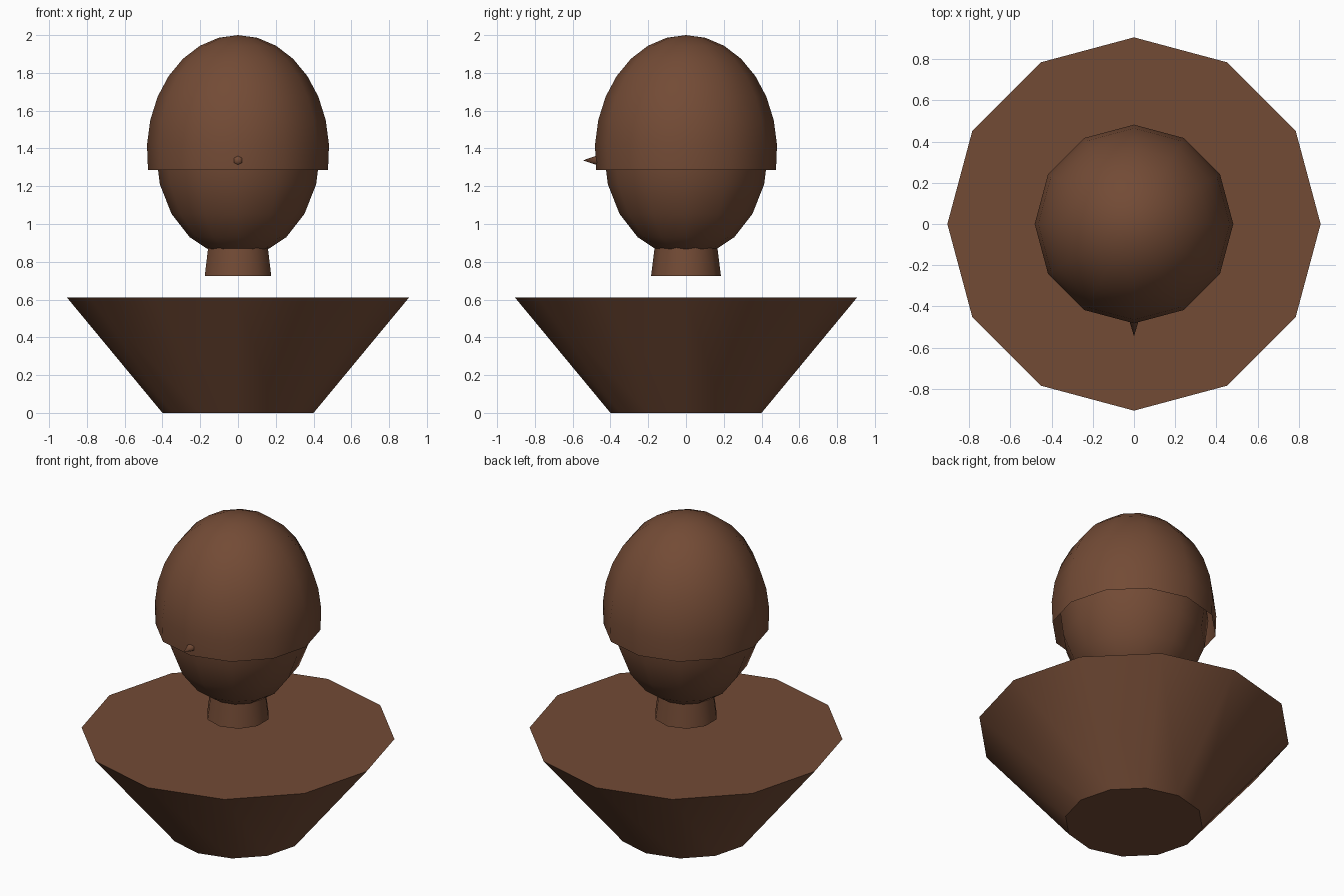
import bpy, bmesh, math

if "Cube" in bpy.data.objects:
    bpy.data.objects.remove(bpy.data.objects["Cube"])

skin = bpy.data.materials.new("dark brown")
skin.diffuse_color = (0.171, 0.070, 0.036, 1)
skin.use_nodes = True
skin.node_tree.nodes["Principled BSDF"].inputs["Base Color"].default_value = skin.diffuse_color


def lathe(name, profile, sides, phase=0.0, cap_top=False, cap_bottom=False, smooth=40):
    """Revolve (radius, z) points, listed top to bottom, round the z axis."""
    bm = bmesh.new()
    rings = []
    for r, z in profile:
        if r < 1e-5:
            rings.append([bm.verts.new((0, 0, z))] * sides)
        else:
            rings.append([bm.verts.new((r * math.cos(phase + 2 * math.pi * i / sides),
                                        r * math.sin(phase + 2 * math.pi * i / sides), z))
                          for i in range(sides)])
    for top, bot in zip(rings, rings[1:]):
        for i in range(sides):
            j = (i + 1) % sides
            quad = [top[i], bot[i], bot[j], top[j]]
            bm.faces.new(list(dict.fromkeys(quad)))
    if cap_top:
        bm.faces.new(rings[0])
    if cap_bottom:
        bm.faces.new(rings[-1][::-1])
    mesh = bpy.data.meshes.new(name)
    bm.to_mesh(mesh)
    bm.free()
    mesh.materials.append(skin)
    ob = bpy.data.objects.new(name, mesh)
    bpy.context.collection.objects.link(ob)
    bpy.ops.object.select_all(action='DESELECT')
    ob.select_set(True)
    bpy.context.view_layer.objects.active = ob
    bpy.ops.object.shade_smooth_by_angle(angle=math.radians(smooth))
    return ob


def ellipse(a, c, zc, end_deg, steps):
    """Profile of an ellipsoid from its top down to the given polar angle."""
    angles = [math.radians(end_deg) * k / steps for k in range(steps + 1)]
    return [(a * math.sin(t), zc + c * math.cos(t)) for t in angles]


# Shoulders: wide-topped cone
lathe("torso", [(0.905, 0.61), (0.40, 0.0)], 12, cap_top=True, cap_bottom=True)

# Neck, running up into the head
lathe("neck", [(0.153, 0.98), (0.185, 0.725)], 10, math.pi / 2, True, True)

# Head and the open hair shell over it
lathe("head", ellipse(0.435, 0.56, 1.383, 180, 10), 12)
lathe("hair_cap", ellipse(0.4825, 0.617, 1.383, 99, 8), 12)

# Small pointed nose facing the front
nose = lathe("nose", [(0, 0.105), (0.036, 0)], 6, math.pi / 2, cap_bottom=True, smooth=65)
nose.rotation_euler = (math.pi / 2, 0, 0)
nose.location = (0, -0.44, 1.337)
